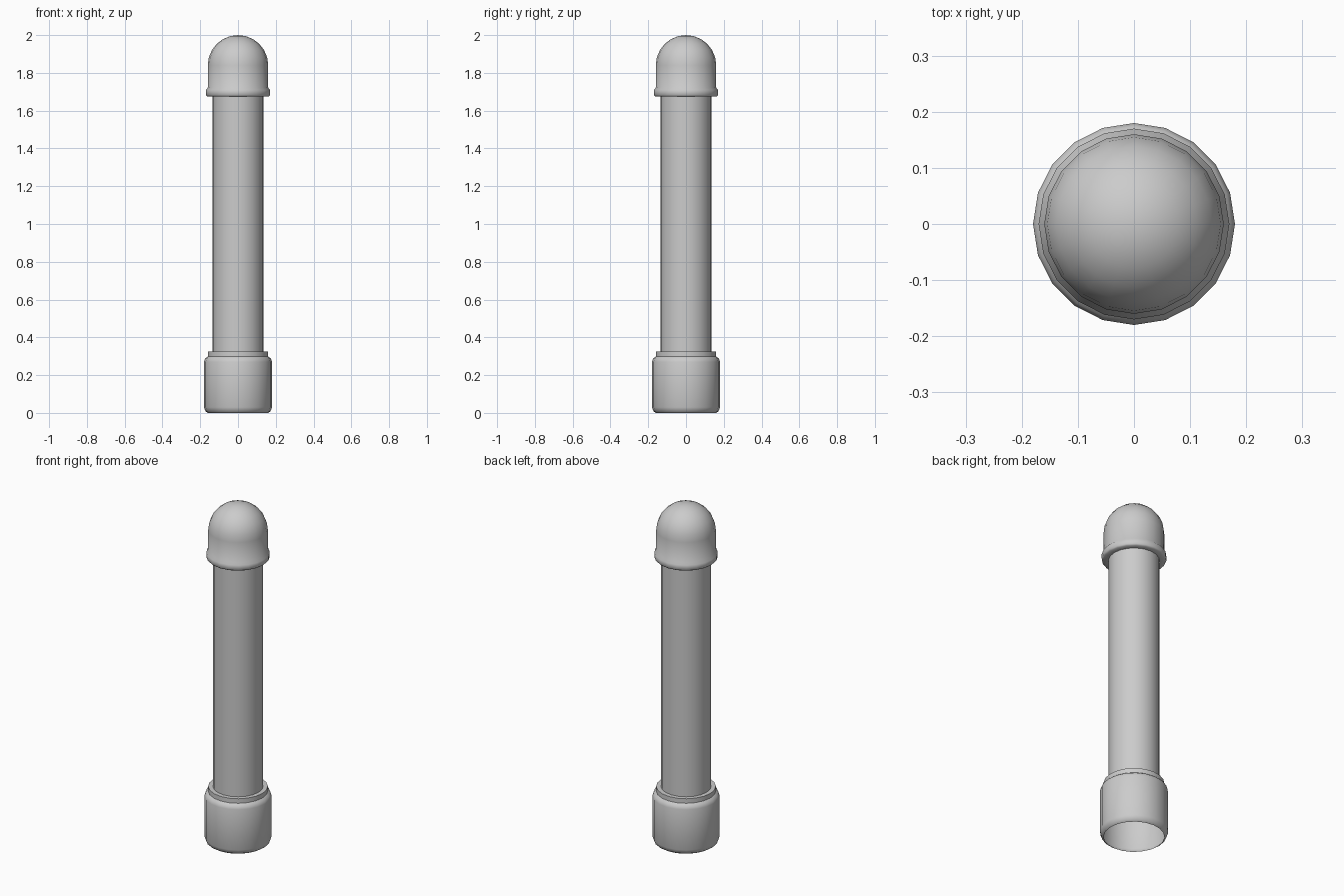
import bpy, bmesh
from math import sin, cos, pi, radians

if "Cube" in bpy.data.objects:
    bpy.data.objects.remove(bpy.data.objects["Cube"])

SIDES = 20

def lathe(name, profile):
    """Revolve (radius, z) points, listed bottom to top on the outside, around z."""
    bm = bmesh.new()
    rings = []
    for r, z in profile:
        if r < 1e-5:
            rings.append([bm.verts.new((0, 0, z))] * SIDES)
        else:
            rings.append([bm.verts.new((r * cos(2 * pi * i / SIDES),
                                        r * sin(2 * pi * i / SIDES), z))
                          for i in range(SIDES)])
    for lo, hi in zip(rings, rings[1:]):
        for i in range(SIDES):
            j = (i + 1) % SIDES
            corners = [lo[i], lo[j], hi[j], hi[i]]
            bm.faces.new(list(dict.fromkeys(corners)))
    mesh = bpy.data.meshes.new(name)
    bm.to_mesh(mesh)
    bm.free()
    ob = bpy.data.objects.new(name, mesh)
    bpy.context.collection.objects.link(ob)
    bpy.ops.object.select_all(action='DESELECT')
    ob.select_set(True)
    bpy.context.view_layer.objects.active = ob
    bpy.ops.object.shade_smooth_by_angle(angle=radians(50))
    return ob

# base sleeve, open underneath, with a stepped shoulder
lathe("base_sleeve", [(0.16, 0), (0.172, 0.008), (0.18, 0.03), (0.18, 0.27),
                      (0.174, 0.288), (0.16, 0.298), (0.16, 0.325), (0.135, 0.325)])

# straight post
lathe("post", [(0.135, 0.325), (0.135, 1.68)])

# domed cap with a lip around its lower edge
dome = [(0.16 * cos(a), 1.84 + 0.16 * sin(a))
        for a in (pi / 2 * k / 6 for k in range(6))] + [(0, 2.0)]
lathe("domed_cap", [(0.135, 1.675), (0.163, 1.675), (0.17, 1.682), (0.17, 1.71),
                    (0.16, 1.722)] + dome)
